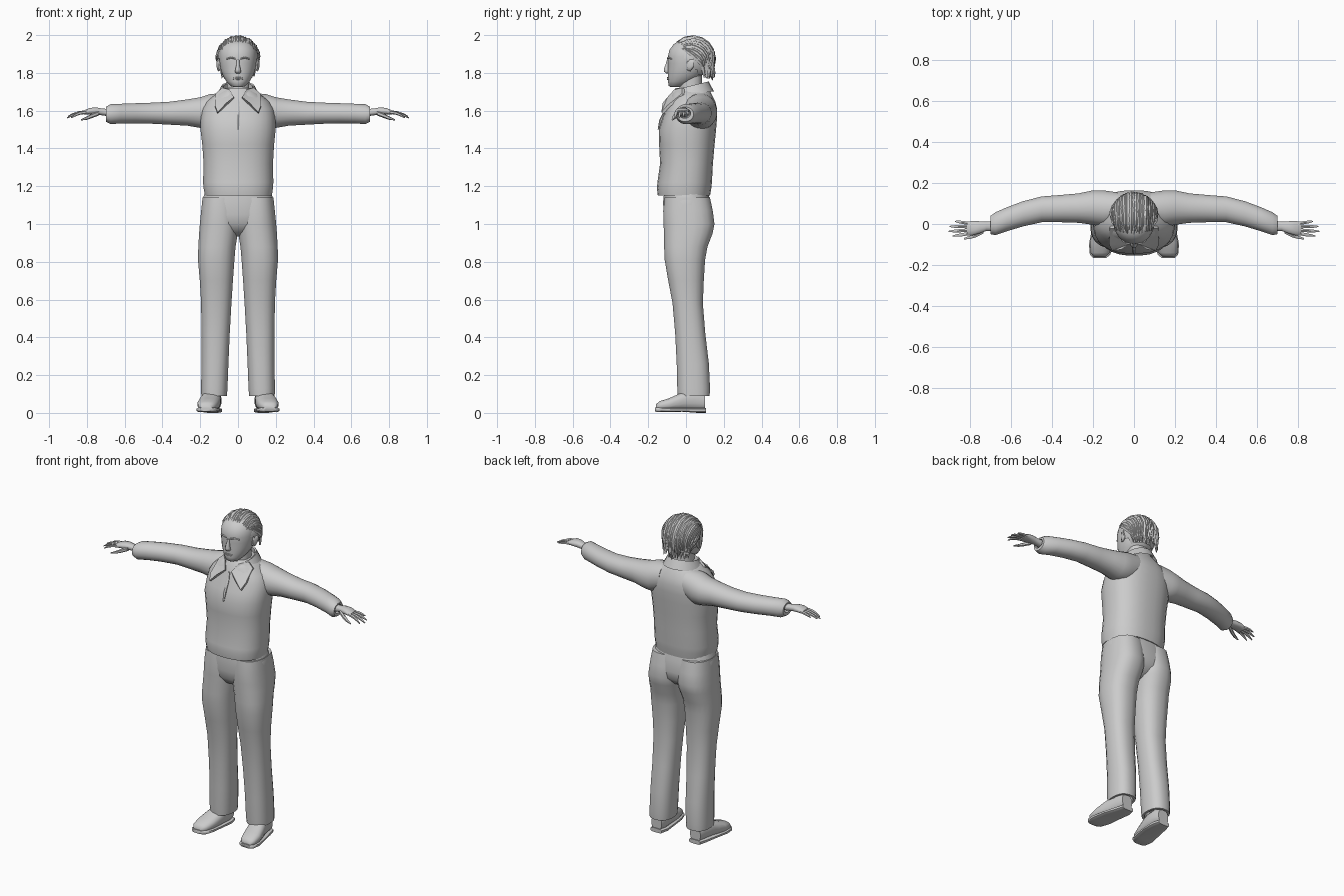
import bpy, bmesh, math, random
from mathutils import Vector

random.seed(4)


def material(name, v):
    m = bpy.data.materials.new(name)
    m.diffuse_color = (v, v, v, 1)
    return m


GREY = material("plain_grey", 0.6)


def finish(name, bm, mirror=False, angle=50):
    bmesh.ops.recalc_face_normals(bm, faces=bm.faces)
    me = bpy.data.meshes.new(name)
    bm.to_mesh(me)
    bm.free()
    me.materials.append(GREY)
    me.shade_smooth()
    me.set_sharp_from_angle(angle=math.radians(angle))
    ob = bpy.data.objects.new(name, me)
    bpy.context.collection.objects.link(ob)
    if mirror:
        ob.modifiers.new("mirror", 'MIRROR').use_mirror_merge = False
    return ob


def loft(bm, axis, sections, n=20, power=2.3, caps=True):
    """Skin rounded rings; each is (position, a_min, a_max, b_min, b_max)."""
    order = {'x': lambda t, a, b: (t, a, b),
             'y': lambda t, a, b: (a, t, b),
             'z': lambda t, a, b: (a, b, t)}[axis]
    rings = []
    for t, a0, a1, b0, b1 in sections:
        ring = []
        for i in range(n):
            u = 2 * math.pi * (i + 0.5) / n
            c, s = math.cos(u), math.sin(u)
            a = (a0 + a1) / 2 + (a1 - a0) / 2 * math.copysign(abs(c) ** (2 / power), c)
            b = (b0 + b1) / 2 + (b1 - b0) / 2 * math.copysign(abs(s) ** (2 / power), s)
            ring.append(bm.verts.new(order(t, a, b)))
        rings.append(ring)
    for r, q in zip(rings, rings[1:]):
        for i in range(n):
            j = (i + 1) % n
            bm.faces.new((r[i], r[j], q[j], q[i]))
    if caps:
        bm.faces.new(rings[0])
        bm.faces.new(rings[-1])
    return rings


def part(name, axis, sections, mirror=False, **kw):
    bm = bmesh.new()
    loft(bm, axis, sections, **kw)
    return finish(name, bm, mirror)


def ribbon(bm, points, widths, thick=0.006, centre=Vector((0, 0.035, 1.86))):
    """Tapered ridge-shaped lock lying on the scalp."""
    prev = None
    for k, (p, w) in enumerate(zip(points, widths)):
        tangent = points[min(k + 1, len(points) - 1)] - points[max(k - 1, 0)]
        out = (p - centre).normalized()
        side = tangent.cross(out).normalized() * w
        row = [bm.verts.new(p + side), bm.verts.new(p + out * thick), bm.verts.new(p - side)]
        if prev:
            for i in (0, 1):
                bm.faces.new((prev[i], prev[i + 1], row[i + 1], row[i]))
        prev = row


# Jacket body
part("jacket", 'z', [
    (1.15, -.175, .18, -.150, .128), (1.19, -.183, .186, -.155, .135),
    (1.22, -.186, .188, -.152, .138), (1.32, -.183, .186, -.138, .143),
    (1.42, -.190, .192, -.143, .152), (1.50, -.200, .200, -.145, .160),
    (1.56, -.198, .198, -.125, .165), (1.61, -.190, .190, -.105, .165),
    (1.65, -.165, .165, -.090, .155), (1.69, -.115, .115, -.075, .135),
    (1.72, -.075, .075, -.055, .115)], n=28, power=2.4)

# Sleeves
part("sleeve", 'x', [
    (.08, .00, .155, 1.53, 1.695), (.15, -.015, .165, 1.50, 1.688),
    (.20, -.005, .165, 1.508, 1.672), (.27, .005, .150, 1.520, 1.660),
    (.36, .008, .142, 1.525, 1.648), (.45, .008, .135, 1.530, 1.643),
    (.54, -.012, .112, 1.532, 1.640), (.62, -.036, .082, 1.532, 1.637),
    (.675, -.055, .058, 1.528, 1.635), (.70, -.050, .040, 1.542, 1.620),
    (.70, -.040, .025, 1.560, 1.612), (.67, -.035, .020, 1.565, 1.608)],
    mirror=True, power=2.1)

# Hands: wrist and palm, four fingers, thumb
bm = bmesh.new()
loft(bm, 'x', [(.67, -.036, .018, 1.567, 1.608), (.72, -.034, .012, 1.575, 1.612),
               (.75, -.046, .014, 1.578, 1.618), (.785, -.056, .016, 1.580, 1.615),
               (.815, -.056, .012, 1.578, 1.602)], n=12)
for y, dy, tip, dz in ((-.047, -.012, .885, -.030), (-.030, -.006, .905, -.030),
                       (-.013, .001, .900, -.022), (.003, .010, .872, -.012)):
    loft(bm, 'x', [(x, y + dy * f - r, y + dy * f + r, 1.592 + dz * f * f - r, 1.592 + dz * f * f + r)
                   for f, r in ((0, .009), (.4, .009), (.75, .007), (1, .003))
                   for x in (.805 + (tip - .805) * f,)], n=6)
loft(bm, 'x', [(.735, -.048, -.02, 1.575, 1.600), (.77, -.066, -.042, 1.562, 1.586),
               (.80, -.074, -.056, 1.552, 1.570), (.83, -.076, -.068, 1.548, 1.555)], n=6)
finish("hand", bm, mirror=True)

# Trousers: hip block and two legs
part("trouser_hips", 'z', [
    (1.18, -.172, .172, -.115, .115), (1.12, -.192, .192, -.122, .130),
    (1.05, -.195, .195, -.120, .138), (1.00, -.185, .185, -.112, .132),
    (.96, -.12, .12, -.085, .095), (.935, -.05, .05, -.04, .05)], n=24, power=2.4)
part("trouser_leg", 'z', [
    (1.14, -.005, .188, -.115, .128), (1.07, -.006, .196, -.122, .143),
    (1.00, -.006, .203, -.120, .152), (.95, .000, .207, -.118, .142),
    (.88, .012, .211, -.117, .115), (.81, .018, .213, -.114, .102),
    (.70, .026, .203, -.095, .095), (.58, .034, .196, -.072, .090),
    (.42, .043, .194, -.058, .103), (.26, .050, .194, -.050, .122),
    (.13, .055, .196, -.047, .128), (.09, .058, .195, -.044, .126),
    (.09, .072, .182, -.030, .112), (.14, .08, .175, -.02, .10)],
    mirror=True, power=2.4)

# Shoes, toes turned slightly outwards
part("shoe_sole", 'y', [
    (-.165, .135, .200, .008, .030), (-.150, .115, .216, .004, .030),
    (-.10, .098, .221, .004, .028), (-.02, .088, .205, .006, .026),
    (.06, .083, .185, .0, .026), (.105, .095, .172, .0, .026)],
    mirror=True, n=12, power=4)
part("shoe_upper", 'y', [
    (-.160, .140, .197, .015, .045), (-.140, .118, .212, .012, .062),
    (-.09, .102, .216, .012, .078), (-.04, .093, .205, .012, .100),
    (.0, .090, .193, .012, .118), (.06, .087, .180, .012, .118),
    (.100, .098, .170, .015, .100)], mirror=True, n=16, power=2.5)

# Neck and head
part("neck", 'z', [(1.64, -.068, .068, -.035, .095), (1.72, -.060, .060, -.035, .085),
                   (1.80, -.062, .062, -.030, .085)], n=16)
part("head", 'z', [
    (1.724, -.022, .022, -.080, -.030), (1.732, -.040, .040, -.092, .00),
    (1.755, -.062, .062, -.096, .045), (1.785, -.080, .080, -.096, .085),
    (1.815, -.091, .091, -.096, .105), (1.85, -.097, .097, -.095, .115),
    (1.885, -.100, .100, -.097, .120), (1.92, -.096, .096, -.089, .115),
    (1.95, -.080, .080, -.068, .100), (1.97, -.052, .052, -.038, .07)], n=24, power=2.1)

# Face: nose, lips, brows, ears
part("nose", 'z', [(1.798, -.012, .012, -.106, -.085), (1.806, -.018, .018, -.117, -.085),
                   (1.818, -.015, .015, -.119, -.085), (1.845, -.009, .009, -.109, -.085),
                   (1.870, -.007, .007, -.101, -.085)], n=8, power=2)
for z, r in ((1.775, .004), (1.767, .005)):
    part("lip", 'x', [(-.026, -.092, -.084, z - .001, z + .001),
                      (0, -.102, -.088, z - r, z + r),
                      (.026, -.092, -.084, z - .001, z + .001)], n=8)
part("brow", 'x', [(.014, -.101, -.085, 1.871, 1.879), (.035, -.099, -.080, 1.876, 1.886),
                   (.062, -.083, -.060, 1.870, 1.877)], mirror=True, n=8)
part("ear", 'y', [(.005, .085, .102, 1.815, 1.862), (.022, .090, .113, 1.808, 1.876),
                  (.040, .090, .114, 1.830, 1.874)], mirror=True, n=10)

# Hair base cap, open around the face
C = Vector((0, .035, 1.875))
R = Vector((.108, .112, .112))
bm = bmesh.new()
bmesh.ops.create_uvsphere(bm, u_segments=28, v_segments=18, radius=1)
for v in bm.verts:
    v.co = Vector(v.co[i] * R[i] + C[i] for i in range(3))
    if v.co.z < 1.84 and v.co.y > .03:
        v.co.y += .10 * (1.84 - v.co.z)
bmesh.ops.delete(bm, geom=[v for v in bm.verts
                           if v.co.z < 1.925 - max(0, v.co.y + .055) * 1.3
                           and v.co.y < .065 or v.co.z < 1.785], context='VERTS')
finish("hair_cap", bm)

# Swept-back locks from the hairline over the crown to the nape
bm = bmesh.new()
for layer in range(2):
    for i in range(25):
        f = (i + random.uniform(-.3, .3)) / 12 - 1
        f = max(-1, min(1, f))
        spread = f * math.radians(86)
        lo = math.radians(32 + 12 * layer + random.uniform(-3, 5))
        hi = math.radians(random.uniform(196, 212))
        pts = []
        for k in range(8):
            a = lo + (hi - lo) * k / 7
            grow = 1.02 + .03 * layer + random.uniform(-.012, .02)
            d = Vector((math.sin(spread), -math.cos(a) * math.cos(spread),
                        math.sin(a) * math.cos(spread)))
            # side locks slope down toward the back
            d.z += abs(f) ** 2 * (.35 - .75 * k / 7)
            d.y += abs(f) ** 2 * (-.25 + .75 * k / 7)
            d.normalize()
            pts.append(Vector(C[j] + d[j] * R[j] * grow for j in range(3)))
        end = pts[-1]
        pts.append(Vector((end.x * .9, max(.07, end.y - .002) + random.uniform(0, .012),
                           end.z - random.uniform(.03, .06))))
        for p in pts:
            p.z = min(p.z, 1.994)
        ribbon(bm, pts, [.006, .011, .013, .013, .013, .012, .011, .009, .002])
finish("hair_locks", bm, angle=25)

# Collar band behind the neck, dipping to the front
bm = bmesh.new()
rows = []
for k in range(19):
    a = math.radians(-58 + 296 * k / 18)
    c, s = math.cos(a), math.sin(a)
    h = (s + 1) / 2
    rows.append([bm.verts.new((r * c, .03 + r * s * 1.05, z)) for r, z in (
        (.082, 1.655 + .02 * h), (.078, 1.705 + .045 * h),
        (.086, 1.710 + .045 * h), (.112, 1.672 + .03 * h))])
for a, b in zip(rows, rows[1:]):
    for i in range(3):
        bm.faces.new((a[i], a[i + 1], b[i + 1], b[i]))
finish("collar_band", bm)

# Pointed collar flaps
bm = bmesh.new()
top = [(.022, -.098, 1.672), (.045, -.062, 1.712), (.085, -.020, 1.722),
       (.118, -.022, 1.690), (.122, -.098, 1.628), (.108, -.130, 1.592), (.062, -.124, 1.640)]
upper = [bm.verts.new(p) for p in top]
lower = [bm.verts.new((x, y + .012, z - .008)) for x, y, z in top]
for i in range(1, 6):
    bm.faces.new((upper[0], upper[i], upper[i + 1]))
    bm.faces.new((lower[0], lower[i + 1], lower[i]))
for i in range(7):
    j = (i + 1) % 7
    bm.faces.new((upper[i], lower[i], lower[j], upper[j]))
finish("collar_flap", bm, mirror=True, angle=35)

# Front closure fold
part("zip_fold", 'z', [(1.50, -.004, .006, -.150, -.135), (1.55, -.010, .010, -.142, -.115),
                       (1.61, -.010, .012, -.112, -.095), (1.66, -.006, .006, -.094, -.08)], n=6)
